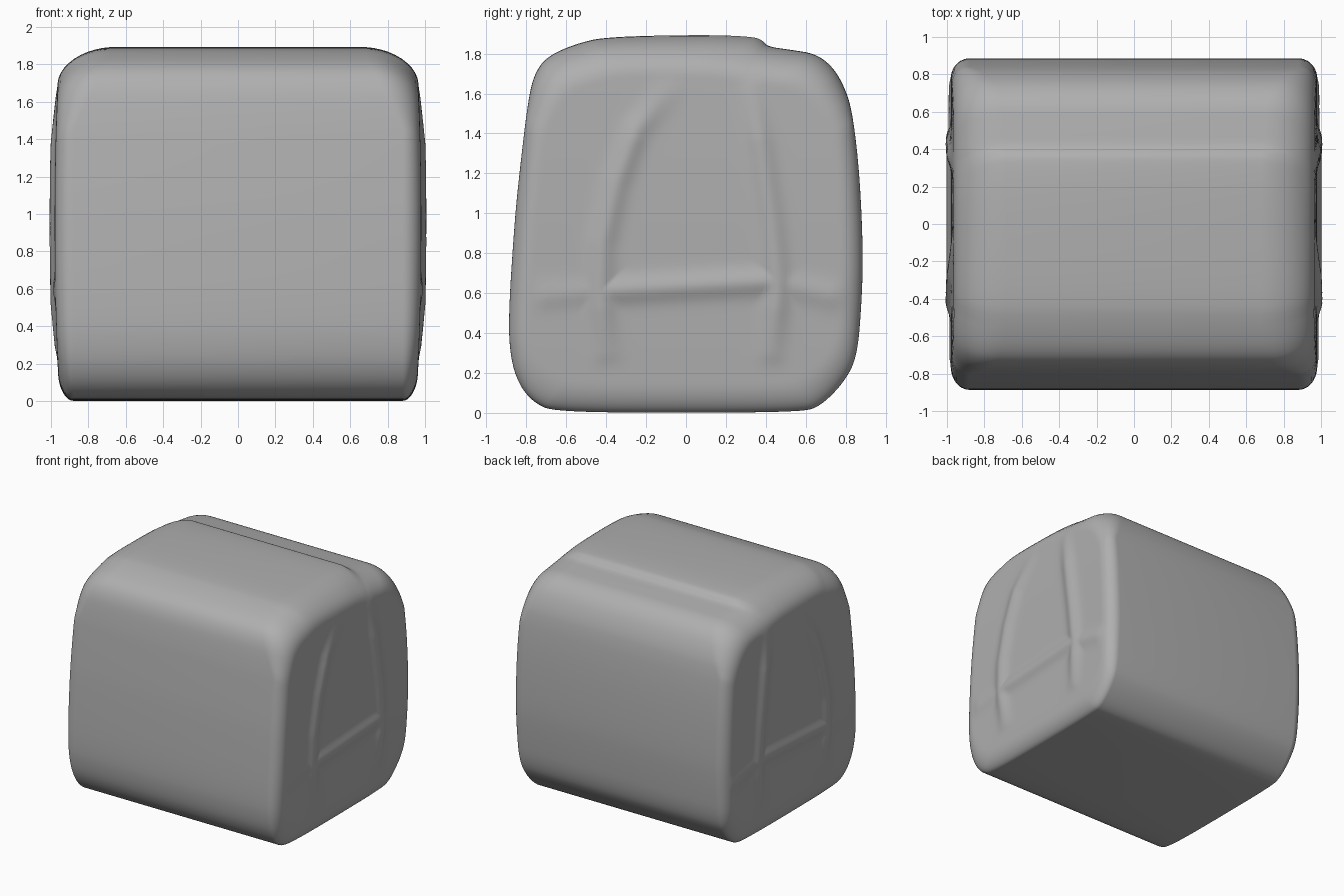
import bpy, bmesh, math
from mathutils import Vector

if "Cube" in bpy.data.objects:
    bpy.data.objects.remove(bpy.data.objects["Cube"])

# Side outline (y, z), counter-clockwise seen from the right
OUTLINE = [(-0.66, 0.005), (0, 0), (0.57, 0.005), (0.67, 0.03), (0.79, 0.15), (0.858, 0.28),
           (0.88, 0.55), (0.888, 0.8), (0.87, 1.2), (0.835, 1.5), (0.80, 1.62), (0.74, 1.73),
           (0.65, 1.80), (0.52, 1.82), (0.41, 1.835), (0.385, 1.865), (0.34, 1.885), (0.1, 1.895),
           (-0.4, 1.885), (-0.55, 1.85), (-0.69, 1.79), (-0.755, 1.71), (-0.79, 1.58),
           (-0.835, 1.2), (-0.86, 0.95), (-0.892, 0.45), (-0.875, 0.25), (-0.83, 0.13), (-0.76, 0.05)]
# The roof step fades out towards the side faces
NO_STEP = {14: (0.42, 1.838), 15: (0.35, 1.85), 16: (0.28, 1.86), 17: (0.1, 1.88)}

# Raised ribs on the side faces: height, width, line
RIBS = [(0.027, 0.06, [(-0.10, 1.62), (-0.25, 1.42), (-0.35, 1.15), (-0.42, 0.85), (-0.43, 0.6), (-0.40, 0.3)]),
        (0.027, 0.06, [(0.33, 1.62), (0.38, 1.3), (0.43, 0.95), (0.46, 0.65), (0.43, 0.3)]),
        (0.025, 0.06, [(-0.42, 0.61), (0.46, 0.66)]),
        (0.011, 0.06, [(-0.70, 0.59), (-0.43, 0.61)]),
        (0.014, 0.06, [(0.46, 0.65), (0.72, 0.59)])]
CENTRE = Vector((0.0, 0.95))


def chaikin(points):
    out = []
    for i, p in enumerate(points):
        q = points[(i + 1) % len(points)]
        out += [p.lerp(q, 0.25), p.lerp(q, 0.75)]
    return out


def smooth_outline(points):
    points = [Vector(p) for p in points]
    for _ in range(3):
        points = chaikin(points)
    return points


def segment_distance(p, a, b):
    d = b - a
    t = max(0.0, min(1.0, (p - a).dot(d) / d.length_squared))
    return (p - a - d * t).length


def half_width(p):
    """Half width of the side face at a (y, z) point."""
    rib = 0.0
    for height, width, line in RIBS:
        near = min(segment_distance(p, Vector(a), Vector(b)) for a, b in zip(line, line[1:]))
        rib = max(rib, height * math.exp(-(near / width) ** 2))
    # ribs fade towards the roof and the base
    fade = max(0.0, min(1.0, (1.72 - p.y) / 0.35, (p.y - 0.12) / 0.4))
    belly = 0.025 * (1 - ((p.y - 0.95) / 0.95) ** 2)
    return 0.955 + belly + rib * fade


def edge_shape(p):
    """Where the edge rounding starts in x and how far it reaches inward."""
    up = max(0.0, min(1.0, (p.y - 1.45) / 0.4))
    down = max(0.0, min(1.0, (0.3 - p.y) / 0.3))
    return 0.88 - 0.20 * up, 0.12 + 0.08 * up + 0.03 * down


outline = smooth_outline(OUTLINE)
plain = smooth_outline([NO_STEP.get(i, p) for i, p in enumerate(OUTLINE)])
EDGE, INNER = 10, 40


def side_rings(sign):
    rings = []
    for k in range(EDGE + INNER):
        ring = []
        for stepped, flat in zip(outline, plain):
            p = stepped.lerp(flat, min(1.0, k / 6))
            start, reach = edge_shape(stepped)
            a = min(k / EDGE, 1.0) * math.pi / 2
            s = 1 - reach * (1 - math.cos(a))
            if k > EDGE:
                s = (1 - reach) * (1 - (k - EDGE) / INNER)
            q = CENTRE + (p - CENTRE) * s
            x = start + (half_width(q) - start) * math.sin(a)
            ring.append((sign * x, q.x, q.y))
        rings.append(ring)
    return rings


# Soft block: both side faces joined across the long faces
bm = bmesh.new()
rings = side_rings(-1)[::-1] + side_rings(1)
verts = [[bm.verts.new(c) for c in ring] for ring in rings]
n = len(outline)
for r0, r1 in zip(verts, verts[1:]):
    for i in range(n):
        j = (i + 1) % n
        bm.faces.new((r0[i], r0[j], r1[j], r1[i]))
for sign, ring in ((-1, verts[0]), (1, verts[-1])):
    tip = bm.verts.new((sign * half_width(CENTRE), CENTRE.x, CENTRE.y))
    for i in range(n):
        bm.faces.new((ring[i], ring[(i + 1) % n], tip))
bmesh.ops.recalc_face_normals(bm, faces=bm.faces)
for f in bm.faces:
    f.smooth = True
mesh = bpy.data.meshes.new("soft_block")
bm.to_mesh(mesh)
bm.free()

# Mid grey surface
grey = bpy.data.materials.new("mid_grey")
grey.diffuse_color = (0.43, 0.43, 0.43, 1)
grey.use_nodes = True
grey.node_tree.nodes["Principled BSDF"].inputs["Base Color"].default_value = grey.diffuse_color
mesh.materials.append(grey)
bpy.context.collection.objects.link(bpy.data.objects.new("soft_block", mesh))
